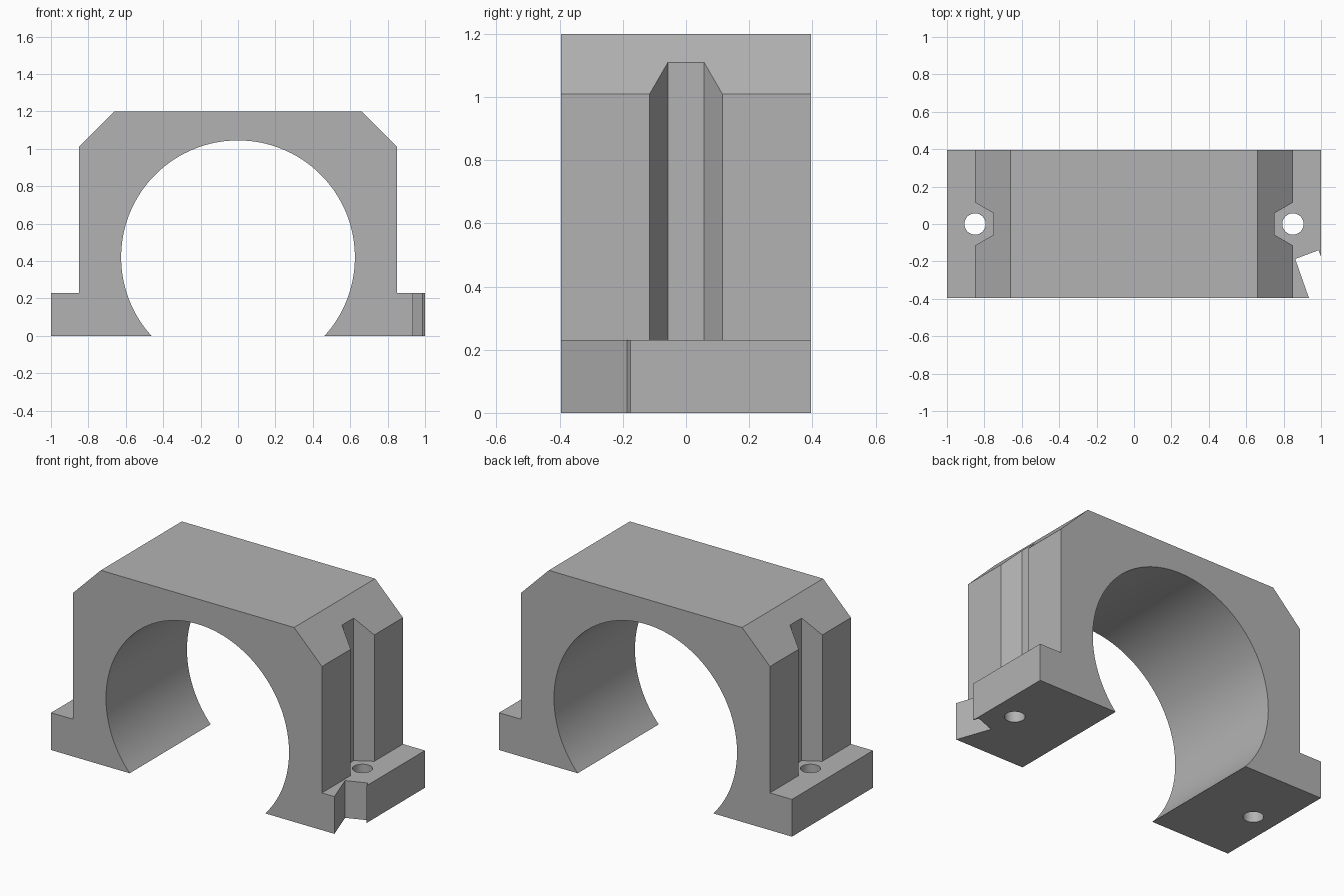
import bpy
import bmesh
from math import asin, cos, sin, pi, radians
from mathutils import Vector

cube = bpy.data.objects.get("Cube")
if cube:
    bpy.data.objects.remove(cube, do_unlink=True)

HALF_DEPTH = 0.395
FOOT_TOP = 0.23
BORE_R, BORE_Z = 0.625, 0.42

grey = bpy.data.materials.new("plain grey")
grey.use_nodes = True
colour = (0.45, 0.45, 0.45, 1)
grey.diffuse_color = colour
grey.node_tree.nodes["Principled BSDF"].inputs["Base Color"].default_value = colour


def prism(name, points, offset):
    """Extrude a closed outline of 3D points along offset."""
    bm = bmesh.new()
    face = bm.faces.new([bm.verts.new(p) for p in points])
    new = bmesh.ops.extrude_face_region(bm, geom=[face])["geom"]
    verts = [v for v in new if isinstance(v, bmesh.types.BMVert)]
    bmesh.ops.translate(bm, vec=Vector(offset), verts=verts)
    bmesh.ops.recalc_face_normals(bm, faces=bm.faces)
    mesh = bpy.data.meshes.new(name)
    bm.to_mesh(mesh)
    bm.free()
    obj = bpy.data.objects.new(name, mesh)
    bpy.context.collection.objects.link(obj)
    mesh.materials.append(grey)
    return obj


def cut(target, name, outline, bottom, top):
    """Cut a vertical prism with an (x, y) outline out of target."""
    cutter = prism(name, [(x, y, bottom) for x, y in outline], (0, 0, top - bottom))
    cutter.hide_render = True
    mod = target.modifiers.new(name, "BOOLEAN")
    mod.operation = "DIFFERENCE"
    mod.solver = "EXACT"
    mod.object = cutter
    bpy.context.view_layer.objects.active = target
    bpy.ops.object.modifier_apply(modifier=mod.name)
    bpy.data.objects.remove(cutter, do_unlink=True)


# Saddle profile: footed, chamfered outside with an open round bore
side = [(1, 0), (1, FOOT_TOP), (0.85, FOOT_TOP), (0.85, 1.01), (0.66, 1.2)]
outer = side + [(-x, z) for x, z in reversed(side)]
start = pi + asin(BORE_Z / BORE_R)
end = -asin(BORE_Z / BORE_R)
steps = 96
arc = [start + (end - start) * i / steps for i in range(steps + 1)]
bore = [(BORE_R * cos(a), BORE_Z + BORE_R * sin(a)) for a in arc]
saddle = prism("bearing_saddle", [(x, -HALF_DEPTH, z) for x, z in outer + bore],
               (0, 2 * HALF_DEPTH, 0))

for s in (1, -1):
    # Tapered screwdriver channel above each foot
    channel = [(0.75, -0.057), (0.85, -0.115), (1.1, -0.115),
               (1.1, 0.115), (0.85, 0.115), (0.75, 0.057)]
    cut(saddle, "channel_cutter", [(s * x, y) for x, y in channel], FOOT_TOP, 1.4)
    # Screw hole through each foot
    ring = [2 * pi * i / 32 for i in range(32)]
    hole = [(s * 0.85 + 0.057 * cos(a), 0.057 * sin(a)) for a in ring]
    cut(saddle, "hole_cutter", hole, -0.1, 0.4)

# Angled corner notch in the left foot
notch = [(0.9, -0.5), (0.971, -0.5), (0.935, -HALF_DEPTH), (0.862, -0.187),
         (0.987, -0.14), (1, -0.175), (1.1, -0.445), (1.1, -0.5)]
cut(saddle, "notch_cutter", notch[1:], -0.1, 0.4)

# Smooth bore and holes, crisp outer edges
bpy.ops.object.select_all(action="DESELECT")
saddle.select_set(True)
bpy.context.view_layer.objects.active = saddle
bpy.ops.object.shade_smooth_by_angle(angle=radians(25))
